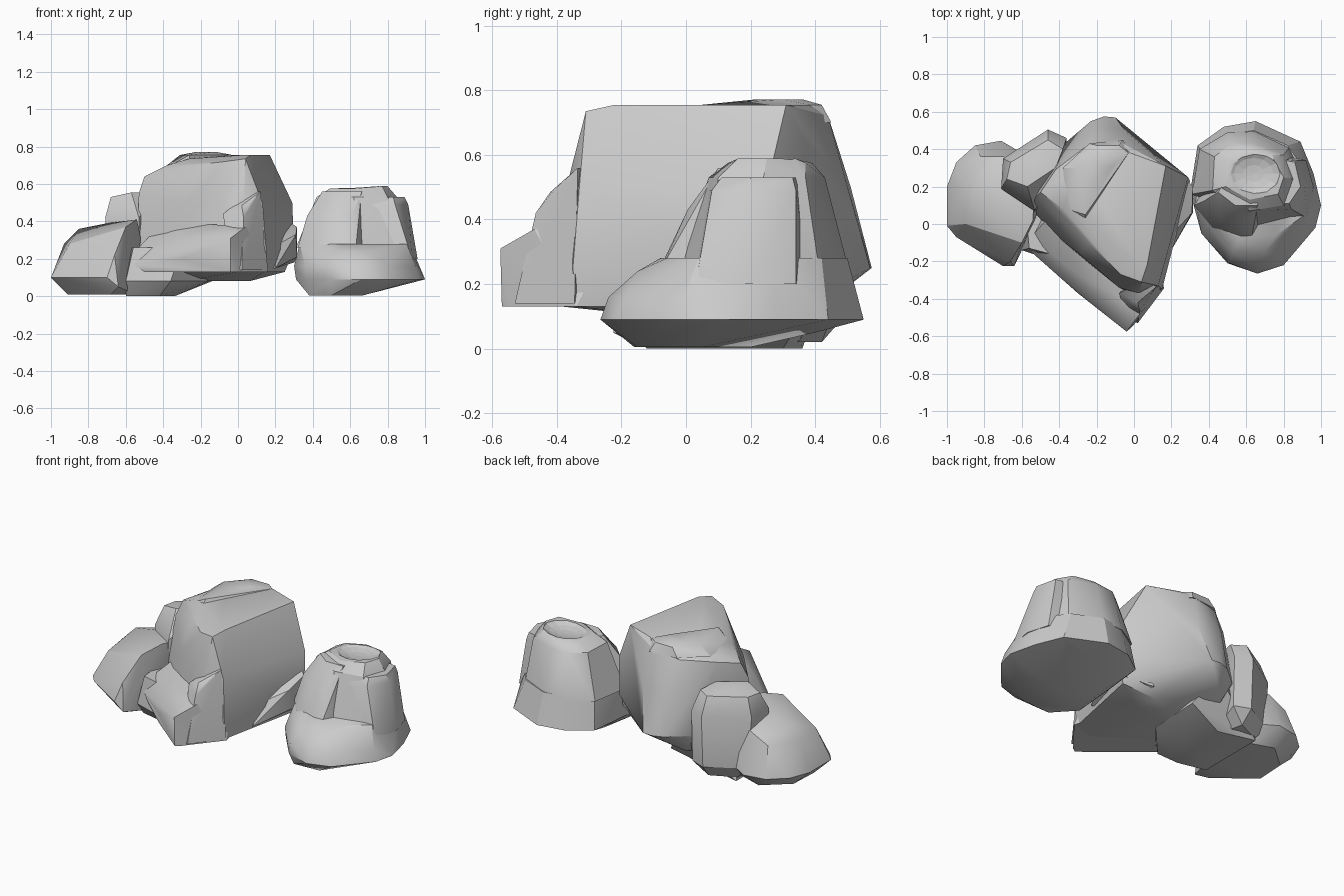
import bpy, bmesh, math


def rock(name, pts, angle=28):
    """Faceted stone: convex hull around a few corner points."""
    bm = bmesh.new()
    for p in pts:
        bm.verts.new(p)
    res = bmesh.ops.convex_hull(bm, input=bm.verts[:])
    loose = {e for e in res["geom_interior"] + res["geom_unused"]
             if isinstance(e, bmesh.types.BMVert)}
    if loose:
        bmesh.ops.delete(bm, geom=list(loose), context="VERTS")
    bmesh.ops.dissolve_limit(bm, angle_limit=math.radians(4),
                             verts=bm.verts[:], edges=bm.edges[:])
    bmesh.ops.recalc_face_normals(bm, faces=bm.faces[:])
    mesh = bpy.data.meshes.new(name)
    bm.to_mesh(mesh)
    bm.free()
    ob = bpy.data.objects.new(name, mesh)
    bpy.context.collection.objects.link(ob)
    bpy.ops.object.select_all(action="DESELECT")
    bpy.context.view_layer.objects.active = ob
    ob.select_set(True)
    bpy.ops.object.shade_smooth_by_angle(angle=math.radians(angle))
    return ob


def ring(z, *xy):
    """Corner points sharing one height."""
    return [(x, y, z) for x, y in xy]


# Large central boulder
rock("central_boulder",
     ring(0.755, (0.17, 0.31), (0.07, -0.22), (0.03, -0.22), (-0.02, 0.38))
     + ring(0.735, (0.04, -0.31), (-0.26, 0.02), (-0.3, 0.3))
     + [(-0.38, 0.08, 0.7), (-0.5, 0.17, 0.64), (-0.42, 0.29, 0.67),
        (-0.24, -0.1, 0.7), (-0.07, -0.27, 0.72),
        (-0.25, 0.42, 0.69), (-0.08, 0.44, 0.72),
        (-0.53, 0.14, 0.55), (-0.54, 0.08, 0.3),
        (-0.29, -0.16, 0.5), (-0.08, -0.34, 0.5)]
     + ring(0.5, (0.29, 0.25), (0.2, -0.1), (0.13, -0.33), (0.03, -0.37),
            (-0.05, 0.5), (-0.22, 0.51))
     + ring(0.25, (0.3, 0.23), (-0.1, 0.57), (-0.16, 0.575), (-0.23, 0.55),
            (-0.36, 0.44), (0.15, -0.35))
     + ring(0.13, (0.25, 0.2), (0.14, -0.34), (0.0, -0.38), (-0.5, 0.0),
            (-0.3, 0.42))
     + ring(0.08, (0.06, 0.1), (0.05, 0.25), (-0.3, 0.1)))

# Raised layer on the back left of the summit
rock("summit_layer",
     ring(0.772, (-0.22, 0.22), (-0.12, 0.3), (-0.14, 0.36), (-0.22, 0.34))
     + ring(0.755, (-0.26, 0.05), (-0.03, 0.38), (-0.08, 0.42),
            (-0.2, 0.42), (-0.31, 0.3))
     + ring(0.7, (-0.36, 0.08), (-0.26, 0.0), (0.0, 0.37), (-0.06, 0.45),
            (-0.24, 0.43), (-0.38, 0.3)))

# Ledge along the front left of the central boulder
rock("front_ledge",
     [(-0.04, -0.575, 0.31), (-0.08, -0.39, 0.38), (-0.3, -0.27, 0.32),
      (-0.55, -0.07, 0.24), (-0.56, -0.14, 0.17), (-0.3, -0.37, 0.2),
      (0.04, -0.47, 0.37), (0.1, -0.2, 0.4), (-0.4, 0.1, 0.4)]
     + ring(0.13, (-0.04, -0.57), (-0.01, -0.55), (0.16, -0.34),
            (-0.3, -0.36), (-0.5, -0.18), (0.12, -0.2), (-0.5, 0.1)))
# Raised shoulder that runs the ledge into the right face
rock("front_shoulder",
     [(0.01, -0.36, 0.5), (0.02, -0.42, 0.485), (0.06, -0.41, 0.49),
      (0.12, -0.335, 0.56), (0.03, -0.465, 0.42), (-0.02, -0.43, 0.44),
      (-0.08, -0.37, 0.44), (0.06, -0.3, 0.55)]
     + ring(0.14, (0.02, -0.53), (0.16, -0.345), (-0.04, -0.5), (0.0, -0.3)))

# Low stone under the left of the central boulder
rock("base_stone",
     ring(0.0, (-0.6, -0.08), (-0.42, -0.12), (-0.34, 0.05), (-0.37, 0.3),
          (-0.6, 0.36))
     + ring(0.08, (-0.16, 0.0), (-0.14, 0.35), (-0.6, -0.14), (-0.36, -0.22))
     + ring(0.26, (-0.56, -0.13), (-0.3, -0.2), (-0.2, 0.1), (-0.25, 0.45),
            (-0.6, 0.3)))

# Wedge between the central and right boulders
rock("side_wedge",
     [(0.27, 0.25, 0.4), (0.2, -0.06, 0.27), (0.31, 0.06, 0.33),
      (0.315, 0.2, 0.37), (0.315, 0.06, 0.21), (0.3, 0.2, 0.18),
      (0.2, -0.14, 0.15), (0.1, 0.0, 0.12), (0.1, 0.3, 0.12),
      (0.1, 0.1, 0.35)])

# Upright stone behind the left
rock("rear_left_pillar",
     ring(0.555, (-0.57, 0.2), (-0.42, 0.3), (-0.55, 0.34))
     + ring(0.53, (-0.68, 0.24), (-0.66, 0.33), (-0.46, 0.45), (-0.38, 0.4))
     + ring(0.42, (-0.71, 0.19), (-0.7, 0.35), (-0.46, 0.505), (-0.36, 0.46),
            (-0.53, 0.07))
     + ring(0.1, (-0.68, 0.2), (-0.68, 0.36), (-0.46, 0.49), (-0.36, 0.45),
            (-0.53, 0.05))
     + ring(0.02, (-0.62, 0.2), (-0.6, 0.35), (-0.45, 0.42), (-0.4, 0.2)))

# Small left boulder
rock("left_boulder",
     [(-0.7, 0.19, 0.39), (-0.54, 0.02, 0.41), (-0.85, 0.2, 0.36),
      (-0.6, -0.1, 0.37), (-0.93, 0.2, 0.28), (-0.9, 0.0, 0.28),
      (-0.66, -0.2, 0.22), (-0.7, 0.36, 0.34), (-0.82, 0.36, 0.28),
      (-0.53, 0.3, 0.35), (-0.52, 0.05, 0.31)]
     + ring(0.1, (-1.0, -0.01), (-1.0, 0.2), (-0.95, 0.33), (-0.85, 0.42),
            (-0.71, 0.445), (-0.55, 0.35), (-0.95, -0.07), (-0.7, -0.225))
     + ring(0.05, (-0.64, -0.225), (-0.56, -0.06))
     + ring(0.01, (-0.91, 0.03), (-0.9, 0.22), (-0.75, 0.35), (-0.6, 0.3),
            (-0.68, -0.15), (-0.55, 0.0)))

# Right boulder: broad skirt with a tilted underside
rock("right_skirt",
     ring(0.005, (0.38, -0.03), (0.5, -0.16), (0.67, -0.15), (0.62, 0.05),
          (0.42, 0.2))
     + ring(0.05, (0.72, 0.0), (0.6, 0.4), (0.42, 0.35))
     + ring(0.09, (0.31, 0.15), (0.36, -0.04), (0.5, -0.21), (0.66, -0.265),
            (0.8, -0.22), (0.97, -0.02), (1.0, 0.1), (0.96, 0.27),
            (0.89, 0.44), (0.65, 0.55), (0.48, 0.52), (0.34, 0.42))
     + ring(0.16, (0.3, 0.17), (0.36, -0.05), (0.51, -0.21), (0.67, -0.24),
            (0.8, -0.19), (0.95, -0.01))
     + ring(0.24, (0.39, -0.01), (0.53, -0.15), (0.7, -0.15))
     + ring(0.28, (0.33, 0.12), (0.41, 0.02), (0.56, -0.08), (0.76, -0.06),
            (0.9, 0.04), (0.92, 0.28), (0.82, 0.42), (0.64, 0.5),
            (0.5, 0.48), (0.36, 0.39)))

# Right boulder: tall body, front bulge and side plate
body = rock("right_body",
            ring(0.575, (0.49, 0.2), (0.51, 0.34), (0.62, 0.39),
                 (0.74, 0.37), (0.62, 0.13))
            + ring(0.588, (0.8, 0.25), (0.77, 0.16), (0.75, 0.34))
            + ring(0.53, (0.42, 0.18), (0.43, 0.36), (0.52, 0.43),
                   (0.64, 0.43), (0.8, 0.37), (0.85, 0.24), (0.8, 0.1),
                   (0.62, 0.07))
            + ring(0.26, (0.31, 0.16), (0.35, 0.4), (0.5, 0.49),
                   (0.64, 0.5), (0.83, 0.41), (0.93, 0.2), (0.9, 0.05),
                   (0.62, -0.02)))
rock("right_front_bulge",
     ring(0.56, (0.45, 0.17), (0.54, 0.1), (0.66, 0.1), (0.68, 0.2),
          (0.5, 0.25))
     + ring(0.43, (0.37, 0.12), (0.46, 0.03), (0.61, 0.005), (0.64, 0.04))
     + ring(0.26, (0.32, 0.1), (0.42, -0.02), (0.58, -0.075),
            (0.63, -0.07), (0.67, 0.0), (0.7, 0.2), (0.4, 0.25)))
rock("right_side_plate",
     ring(0.53, (0.7, 0.11), (0.83, 0.11), (0.89, 0.2), (0.86, 0.33),
          (0.75, 0.35))
     + ring(0.49, (0.67, 0.07), (0.84, 0.08), (0.91, 0.2), (0.87, 0.34))
     + ring(0.2, (0.65, 0.01), (0.93, 0.03), (0.96, 0.2), (0.92, 0.34),
            (0.75, 0.38)))

# Shallow dish in the top of the right body
bpy.ops.mesh.primitive_uv_sphere_add(segments=12, ring_count=8,
                                     location=(0.64, 0.27, 0.6))
cutter = bpy.context.object
cutter.name = "dish_cutter"
cutter.scale = (0.15, 0.12, 0.045)
cutter.hide_render = True
cutter.hide_set(True)
mod = body.modifiers.new("dish", "BOOLEAN")
mod.operation = "DIFFERENCE"
mod.object = cutter
